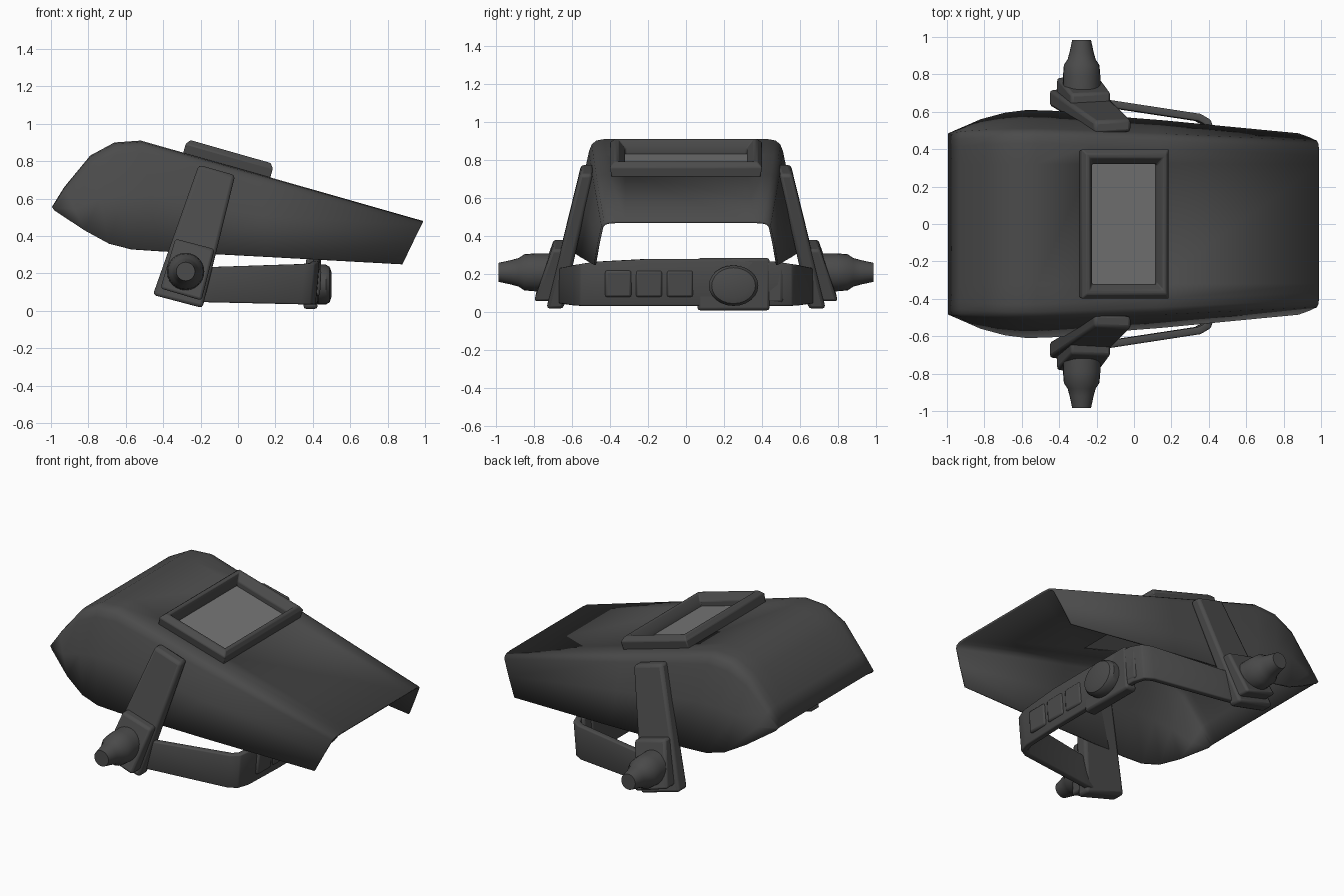
import bpy, bmesh, math
from mathutils import Vector, Matrix

if "Cube" in bpy.data.objects:
    bpy.data.objects.remove(bpy.data.objects["Cube"])


def material(name, v):
    m = bpy.data.materials.new(name)
    m.diffuse_color = (v, v, v, 1)
    m.use_nodes = True
    m.node_tree.nodes["Principled BSDF"].inputs["Base Color"].default_value = m.diffuse_color
    return m


DARK = material("dark_plastic", 0.07)
GLASS = material("lens_grey", 0.18)


def make(name, verts, faces, mat=DARK, bevel=0, solid=0, angle=35):
    me = bpy.data.meshes.new(name)
    bm = bmesh.new()
    vs = [bm.verts.new(v) for v in verts]
    for f in faces:
        bm.faces.new([vs[i] for i in f])
    bmesh.ops.remove_doubles(bm, verts=bm.verts, dist=1e-5)
    bmesh.ops.recalc_face_normals(bm, faces=bm.faces)
    bm.to_mesh(me)
    bm.free()
    ob = bpy.data.objects.new(name, me)
    bpy.context.collection.objects.link(ob)
    me.materials.append(mat)
    if solid:
        m = ob.modifiers.new("thickness", 'SOLIDIFY')
        m.thickness = solid
        m.offset = 0 if name == "headband" else -1
    if bevel:
        m = ob.modifiers.new("bevel", 'BEVEL')
        m.width, m.segments, m.limit_method = bevel, 2, 'ANGLE'
    bpy.ops.object.select_all(action='DESELECT')
    ob.select_set(True)
    bpy.context.view_layer.objects.active = ob
    bpy.ops.object.shade_smooth_by_angle(angle=math.radians(angle))
    return ob


HEX = [(0, 1, 2, 3), (4, 5, 6, 7), (0, 1, 5, 4), (1, 2, 6, 5), (2, 3, 7, 6), (3, 0, 4, 7)]


def slab(name, quad, s, bevel):
    """Sloping plate: each corner is (x, z, inner y, outer y); s picks the side."""
    v = [(x, s * a, z) for x, z, a, b in quad] + [(x, s * b, z) for x, z, a, b in quad]
    return make(name, v, HEX, bevel=bevel)


def lathe(name, prof, place, n=24):
    """Revolve (radius, height) pairs round z, then place with a matrix."""
    v = [place @ Vector((r * math.cos(2 * math.pi * i / n), r * math.sin(2 * math.pi * i / n), h))
         for r, h in prof for i in range(n)]
    f = [(j * n + i, j * n + (i + 1) % n, (j + 1) * n + (i + 1) % n, (j + 1) * n + i)
         for j in range(len(prof) - 1) for i in range(n)]
    f += [tuple(range(n)), tuple(range((len(prof) - 1) * n, len(prof) * n))]
    return make(name, v, f)


# Mask shell: stations of top edge (x, z, half width) and lower rim (x, z, half width)
stations = [((-.995, .555, .475), (-.98, .535, .49)),
            ((-.93, .66, .485), (-.82, .43, .56)),
            ((-.79, .83, .495), (-.69, .36, .595)),
            ((-.66, .90, .50), (-.57, .33, .61)),
            ((-.52, .91, .50), (-.42, .32, .605)),
            ((-.235, .829, .49), (-.17, .307, .58)),
            ((.12, .728, .475), (.15, .29, .555)),
            ((.99, .48, .435), (.88, .25, .485))]
verts = []
for (tx, tz, tw), (bx, bz, bw) in stations:
    half = []
    for y, k in ((.32, 0), (tw - .07, 0), (tw - .03, .012), (tw - .005, .045), (tw + .01, .11),
                 ((tw + bw) / 2 + .005, .5), (bw, 1)):
        half.append((tx + (bx - tx) * k, y, tz + (bz - tz) * k))
    verts += [(x, -y, z) for x, y, z in reversed(half)] + half
N = 14
faces = [(i * N + j, i * N + j + 1, i * N + N + j + 1, i * N + N + j)
         for i in range(len(stations) - 1) for j in range(N - 1)
         if not (i == 5 and j == 6)]  # window opening
shell = make("mask_shell", verts, faces, solid=.012, angle=40)

# Window frame, swept ring tilted with the shell
tilt = Matrix.Translation((-.06, 0, .779)) @ Matrix.Rotation(math.radians(15.9), 4, 'Y')
rings = [(.242, .39, -.01), (.242, .40, .05), (.222, .375, .075),
         (.205, .355, .075), (.182, .32, .035), (.182, .32, -.01)]
v = [tilt @ Vector((sx * a, sy * b, h)) for a, b, h in rings
     for sx, sy in ((1, 1), (-1, 1), (-1, -1), (1, -1))]
f = [(r * 4 + i, r * 4 + (i + 1) % 4, ((r + 1) % 6) * 4 + (i + 1) % 4, ((r + 1) % 6) * 4 + i)
     for r in range(6) for i in range(4)]
make("window_frame", v, f, bevel=.006)

# Lens
v = [tilt @ Vector((sx * .185, sy * .322, h)) for h in (-.004, .004)
     for sx, sy in ((1, 1), (-1, 1), (-1, -1), (1, -1))]
make("window_lens", v, HEX, GLASS)

# Pivot arms, plates and knobs on both sides
for s, side in ((1, "back"), (-1, "front")):
    slab(side + "_pivot_arm", [(-.21, .78, .48, .55), (-.015, .725, .49, .56),
                               (-.19, .015, .645, .735), (-.455, .085, .63, .72)], s, .018)
    slab(side + "_pivot_plate", [(-.335, .385, .62, .695), (-.125, .33, .63, .705),
                                 (-.195, .055, .68, .80), (-.415, .12, .67, .785)], s, .015)
    lathe(side + "_pivot_knob", [(.1, .68), (.1, .79), (.095, .85), (.075, .88),
                                 (.064, .92), (.05, .985)],
          Matrix.Translation((-.28, 0, .21)) @ Matrix.Rotation(math.radians(-90 * s), 4, 'X'))

# Headband: open strip (x, y, bottom z, top z)
path = [(-.3, .67, .05, .23), (-.12, .64, .045, .235), (.34, .57, .035, .25),
        (.385, .545, .035, .255), (.405, .48, .035, .265), (.415, .2, .035, .28)]
path += [(x, -y, a, b) for x, y, a, b in reversed(path)]
v = [p for x, y, a, b in path for p in ((x - .01, y, a), (x + .01, y, b))]
make("headband", v, [(2 * i, 2 * i + 2, 2 * i + 3, 2 * i + 1) for i in range(len(path) - 1)],
     bevel=.008, solid=.04)


def block(name, x0, x1, y0, y1, z0, z1, bevel, lean=0):
    v = [(x + (lean if z == z1 else 0), y, z) for x in (x0, x1)
         for y, z in ((y0, z0), (y1, z0), (y1, z1), (y0, z1))]
    return make(name, v, HEX, bevel=bevel)


# Adjuster housing, adjuster knob and raised pads at the end of the band
block("adjuster_housing", .35, .425, .06, .44, .01, .285, .015, .015)
block("housing_tab", .36, .42, .42, .51, .05, .265, .015, .01)
lathe("adjuster_knob", [(.11, 0), (.13, .015), (.13, .055), (.115, .075), (.08, .085)],
      Matrix.Translation((.415, .25, .14)) @ Matrix.Rotation(math.radians(90), 4, 'Y')
      @ Matrix.Diagonal((.82, 1, 1, 1)))
for i in range(3):
    y = -.425 + i * .162
    block(f"band_pad_{i + 1}", .41, .438, y, y + .138, .08, .22, .012, .008)
